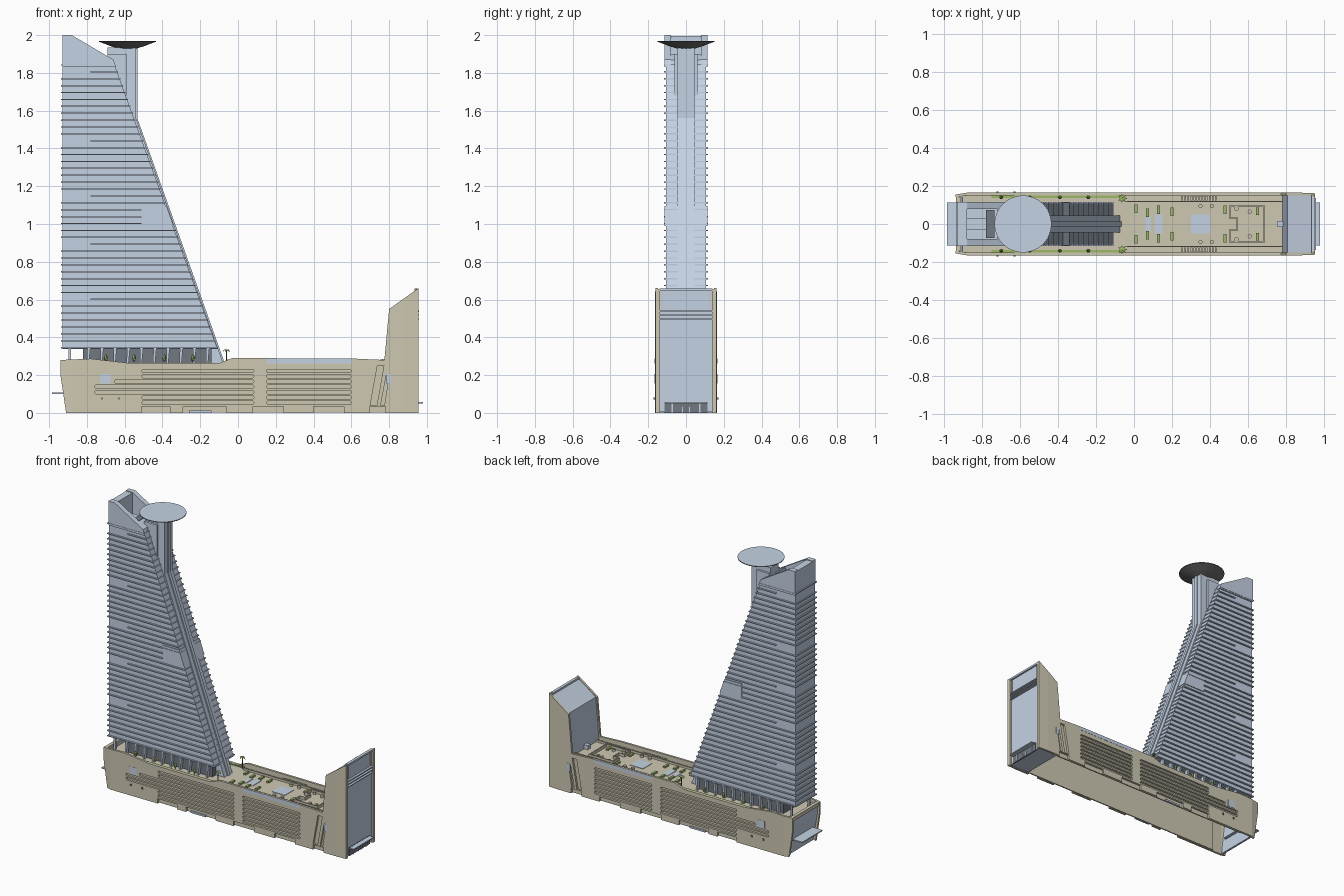
import bpy, bmesh, math
from mathutils import Vector, Matrix

cube = bpy.data.objects.get("Cube")
if cube:
    bpy.data.objects.remove(cube)


def material(name, r, g, b):
    m = bpy.data.materials.new(name)
    m.use_nodes = True
    m.diffuse_color = (r, g, b, 1)
    m.node_tree.nodes["Principled BSDF"].inputs["Base Color"].default_value = (r, g, b, 1)
    return m


GLASS = material("pale blue glass", 0.56, 0.65, 0.78)
STONE = material("beige stone", 0.62, 0.58, 0.45)
DARK = material("dark grey", 0.17, 0.19, 0.22)
CANOPY = material("charcoal", 0.17, 0.17, 0.18)
LEAF = material("leaf green", 0.34, 0.48, 0.14)
TRUNK = material("palm bark", 0.20, 0.15, 0.09)


def finish(bm, name, *mats):
    bmesh.ops.recalc_face_normals(bm, faces=bm.faces)
    me = bpy.data.meshes.new(name)
    bm.to_mesh(me)
    bm.free()
    for m in mats:
        me.materials.append(m)
    ob = bpy.data.objects.new(name, me)
    bpy.context.scene.collection.objects.link(ob)
    return ob


def rect(x0, x1, z0, z1):
    return [(x0, z0), (x1, z0), (x1, z1), (x0, z1)]


def both(pts, y0, y1):
    return [(pts, y0, y1), (pts, -y1, -y0)]


def add_prism(bm, pts, y0, y1):
    face = bm.faces.new([bm.verts.new((x, y0, z)) for x, z in pts])
    out = bmesh.ops.extrude_face_region(bm, geom=[face])["geom"]
    verts = [v for v in out if isinstance(v, bmesh.types.BMVert)]
    bmesh.ops.translate(bm, vec=(0, y1 - y0, 0), verts=verts)


def part(name, mat, prisms):
    """One object from x-z outlines extruded along y."""
    bm = bmesh.new()
    for pts, y0, y1 in prisms:
        add_prism(bm, pts, y0, y1)
    return finish(bm, name, mat)


# ---------- Podium: open-bottomed shell with a raised end block ----------
wall = [(-0.91, 0), (0.955, 0), (0.955, 0.66), (0.80, 0.55), (0.775, 0.28),
        (0.60, 0.288), (-0.03, 0.29), (-0.10, 0.263), (-0.57, 0.263),
        (-0.78, 0.287), (-0.94, 0.28), (-0.94, 0.20)]
bm = bmesh.new()
for p in both(wall, 0.15, 0.165):
    add_prism(bm, *p)
for x in (-0.88, 0.88):
    bmesh.ops.bisect_plane(bm, geom=bm.verts[:] + bm.edges[:] + bm.faces[:],
                           plane_co=(x, 0, 0), plane_no=(1, 0, 0))
for v in bm.verts:
    if v.co.x < -0.89:
        v.co.y *= 0.94
    elif v.co.x > 0.9:
        v.co.y *= 0.98
walls = finish(bm, "podium_side_walls", STONE)

# Openings: long louvre slots, slanted slots and low doors
slots = []
for i in range(7):
    z = 0.045 + i * 0.028
    start = {2: -0.76, 3: -0.76, 4: -0.655}.get(i, -0.51)
    for x0, x1 in ((start, 0.085), (0.15, 0.60)):
        slots.append([(x0, z + 0.009), (x0 + 0.006, z), (x1 - 0.006, z), (x1, z + 0.009),
                      (x1 - 0.006, z + 0.018), (x0 + 0.006, z + 0.018)])
slots.append([(0.70, 0.04), (0.735, 0.04), (0.772, 0.25), (0.738, 0.25)])
slots.append([(0.755, 0.04), (0.775, 0.04), (0.80, 0.20), (0.785, 0.20)])
for x0, x1 in ((-0.51, -0.36), (-0.29, -0.06), (0.08, 0.24), (0.40, 0.56), (0.70, 0.78)):
    slots.append(rect(x0, x1, -0.01, 0.034))
cutter = part("slot_cutter", STONE, [p for s in slots for p in both(s, 0.12, 0.19)])
mod = walls.modifiers.new("slots", "BOOLEAN")
mod.operation, mod.solver, mod.object = "DIFFERENCE", "EXACT", cutter
cut = bpy.data.meshes.new_from_object(walls.evaluated_get(bpy.context.evaluated_depsgraph_get()))
walls.modifiers.clear()
walls.data = cut
bpy.data.objects.remove(cutter)
part("slot_backs", STONE, both(rect(-0.80, 0.82, 0.002, 0.255), 0.142, 0.1505))

part("podium_deck", STONE, [(rect(-0.925, 0.79, 0.245, 0.255), -0.151, 0.151)])
part("podium_end_glass", GLASS,
     [([(-0.89, 0.0), (-0.875, 0.0), (-0.905, 0.26), (-0.925, 0.26), (-0.925, 0.2)], -0.142, 0.142)])
part("podium_end_lintel", STONE, [(rect(-0.938, -0.915, 0.255, 0.28), -0.142, 0.142)])
part("entrance_canopies", GLASS, [(rect(-0.985, -0.87, 0.1, 0.108), -0.112, 0.112),
                                  (rect(0.94, 0.98, 0.05, 0.057), -0.112, 0.112)])
part("wall_windows", GLASS, both(rect(0.15, 0.60, 0.262, 0.287), 0.16, 0.1665)
     + both(rect(-0.73, -0.675, 0.155, 0.205), 0.16, 0.1665)
     + both(rect(0.787, 0.81, 0.155, 0.205), 0.16, 0.1665)
     + both(rect(-0.26, -0.14, 0.0, 0.012), 0.15, 0.16))
part("wall_lamps", DARK, both(rect(-0.725, -0.715, 0.07, 0.082), 0.16, 0.172)
     + both(rect(-0.635, -0.625, 0.07, 0.082), 0.16, 0.172))

# Raised end block
part("end_block_glass", GLASS,
     [([(0.79, 0.005), (0.943, 0.005), (0.943, 0.648), (0.808, 0.55), (0.783, 0.255)], -0.151, 0.151)])
part("end_block_posts", STONE, both(rect(0.935, 0.955, 0, 0.655), 0.138, 0.152)
     + both(rect(0.935, 0.949, 0.55, 0.64), 0.125, 0.131))
part("end_block_beam", GLASS, [(rect(0.935, 0.955, 0.645, 0.658), -0.14, 0.14)])
part("end_block_louvres", GLASS,
     [(rect(0.94, 0.958, z, z + 0.006), -0.138, 0.138) for z in (0.495, 0.515, 0.535)])
part("end_block_doors", DARK, [(rect(0.94, 0.948, 0, 0.058), -0.115, 0.115)])
part("door_pillars", GLASS, both(rect(0.944, 0.953, 0, 0.05), 0.07, 0.078)
     + both(rect(0.944, 0.953, 0, 0.03), 0.015, 0.022))
part("terrace_door", GLASS, [(rect(0.755, 0.79, 0.25, 0.285), -0.015, 0.015)])


# ---------- Tower ----------
def slope(z):
    return -0.105 - (z - 0.34) * 0.3625


body = [(-0.93, 0.337), (slope(0.337) - 0.004, 0.337), (slope(1.84) - 0.004, 1.84), (-0.93, 1.84)]
part("tower_body", GLASS, [(body, -0.107, 0.107)])

# Crown: tall side walls, end wall and cross members round an open roof well
crown = [(-0.93, 1.83), (slope(1.83), 1.83), (-0.66, 1.87), (-0.88, 2.0), (-0.93, 2.0)]
part("crown_side_walls", GLASS, both(crown, 0.08, 0.115))
part("crown_end_wall", GLASS, [(rect(-0.93, -0.88, 1.83, 1.995), -0.081, 0.081)])
part("crown_front_cover", GLASS,
     [([(-0.72, 1.83), (-0.655, 1.83), (-0.662, 1.868), (-0.72, 1.90)], -0.081, 0.081)])
part("crown_plant_box", DARK, [(rect(-0.78, -0.735, 1.83, 1.89), -0.075, 0.075)])
part("crown_ridge", GLASS, [(rect(-0.88, -0.78, 1.83, 1.88), -0.03, 0.03)])

# Floor slabs, some shortened to leave notches
slabs = []
for i in range(42):
    z = 0.345 + i * 0.0365
    start = -0.78 if i in (7, 15, 22, 30, 40) else -0.938
    end = -0.51 if i in (18, 19) else slope(z)
    slabs.append((rect(start, end, z - 0.003, z + 0.004), -0.117, 0.117))
part("floor_slabs", GLASS, slabs)
part("side_panels", GLASS,
     [([(-0.51, 0.99), (slope(0.99), 0.99), (slope(1.095), 1.095), (-0.51, 1.095)], -0.113, 0.113)])

# Sloping spine that straightens into the column carrying the disc
spine = [(-0.16, 0.255), (-0.075, 0.255), (-0.54, 1.56), (-0.54, 1.935), (-0.69, 1.935), (-0.69, 1.7)]
part("tower_spine", GLASS, [(spine, -0.045, 0.045)])
ridge = [(-0.12, 0.255), (-0.067, 0.255), (-0.533, 1.56), (-0.533, 1.935), (-0.57, 1.935), (-0.57, 1.56)]
part("spine_ridge", GLASS, [(ridge, -0.012, 0.012)])
part("column_cheeks", GLASS, both(rect(-0.69, -0.59, 1.68, 1.90), 0.04, 0.06))

# Disc on top of the column
bm = bmesh.new()
ring = [bm.verts.new((r, 0, z)) for r, z in
        ((0, 1.925), (0.045, 1.928), (0.09, 1.942), (0.15, 1.965), (0.15, 1.97), (0, 1.97))]
edges = [bm.edges.new(p) for p in zip(ring, ring[1:])]
bmesh.ops.spin(bm, geom=ring + edges, cent=(0, 0, 0), axis=(0, 0, 1), angle=math.tau, steps=48)
bmesh.ops.remove_doubles(bm, verts=bm.verts, dist=0.0005)
bmesh.ops.translate(bm, verts=bm.verts, vec=(-0.585, 0, 0))
bmesh.ops.recalc_face_normals(bm, faces=bm.faces)
for f in bm.faces:
    f.material_index = 1 if f.normal.z > 0.5 else 0
finish(bm, "sky_disc", CANOPY, GLASS)

# Lobby with leaning columns
part("lobby_core", DARK, [(rect(-0.82, -0.14, 0.25, 0.34), -0.085, 0.085)])
columns = both(rect(-0.897, -0.885, 0.25, 0.34), 0.09, 0.102)
for i in range(10):
    x = -0.80 + i * 0.07
    columns += both([(x, 0.25), (x + 0.01, 0.25), (x + 0.018, 0.34), (x + 0.002, 0.34)], 0.092, 0.115)
part("lobby_columns", GLASS, columns)


# ---------- Roof garden ----------
def scatter(name, mat, items, maker):
    bm = bmesh.new()
    for x, y in items:
        maker(bm, Matrix.Translation((x, y, 0)))
    finish(bm, name, mat)


def bush(bm, m):
    bmesh.ops.create_icosphere(bm, subdivisions=1, radius=0.011,
                               matrix=m @ Matrix.Translation((0, 0, 0.29)) @ Matrix.Diagonal((1, 1, 2, 1)))


def table(bm, m):
    bmesh.ops.create_cone(bm, cap_ends=True, segments=12, radius1=0.011, radius2=0.011, depth=0.015,
                          matrix=m @ Matrix.Translation((0, 0, 0.262)))


def palm_trunk(bm, m):
    bmesh.ops.create_cone(bm, cap_ends=True, segments=6, radius1=0.004, radius2=0.003, depth=0.075,
                          matrix=m @ Matrix.Translation((0, 0, 0.29)))


def palm_leaves(bm, m):
    for k in range(7):
        t = m @ Matrix.Translation((0, 0, 0.327)) @ Matrix.Rotation(k * math.tau / 7, 4, "Z")
        leaf = [(0, 0, 0), (0.013, -0.006, 0.008), (0.024, 0, -0.006), (0.013, 0.006, 0.008)]
        bm.faces.new([bm.verts.new(t @ Vector(c)) for c in leaf])


def mirrored(pairs):
    return [(x, s * y) for x, y in pairs for s in (-1, 1)]


scatter("bushes", LEAF, mirrored([(-0.70, 0.14), (-0.55, 0.14), (-0.39, 0.14), (-0.24, 0.14)]), bush)
scatter("tables", STONE, mirrored([(0.35, 0.095), (0.41, 0.095), (0.54, 0.08), (0.61, 0.065)]), table)
palms = mirrored([(-0.06, 0.135)])
scatter("palm_trunks", TRUNK, palms, palm_trunk)
scatter("palm_crowns", LEAF, palms, palm_leaves)

part("hedges", LEAF, both(rect(-0.75, -0.05, 0.25, 0.262), 0.138, 0.15))
planters = []
for x, y in ((0.01, 0.08), (0.07, 0.06), (0.13, 0.075), (0.20, 0.065), (0.48, 0.075), (0.65, 0.07)):
    planters += both(rect(x - 0.008, x + 0.008, 0.25, 0.266), y - 0.022, y + 0.022)
part("planters", LEAF, planters)
part("skylights", GLASS, [(rect(0.30, 0.40, 0.25, 0.258), -0.05, 0.05),
                          (rect(0.06, 0.09, 0.25, 0.258), -0.04, 0.04),
                          (rect(0.11, 0.15, 0.25, 0.258), -0.05, 0.05)])
part("terrace_walls", STONE, both(rect(-0.04, 0.78, 0.25, 0.27), 0.115, 0.121))
part("terrace_steps", STONE,
     [p for i in range(12) for p in both(rect(0.25 + i * 0.016, 0.259 + i * 0.016, 0.25, 0.266), 0.125, 0.148)])
part("terrace_frame", STONE, both(rect(0.50, 0.69, 0.25, 0.275), 0.09, 0.098)
     + both(rect(0.50, 0.508, 0.25, 0.275), 0.03, 0.097)
     + both(rect(0.50, 0.545, 0.25, 0.275), 0.028, 0.034)
     + [(rect(0.683, 0.69, 0.25, 0.275), -0.098, 0.098),
        (rect(0.54, 0.547, 0.25, 0.275), -0.034, 0.034)])
